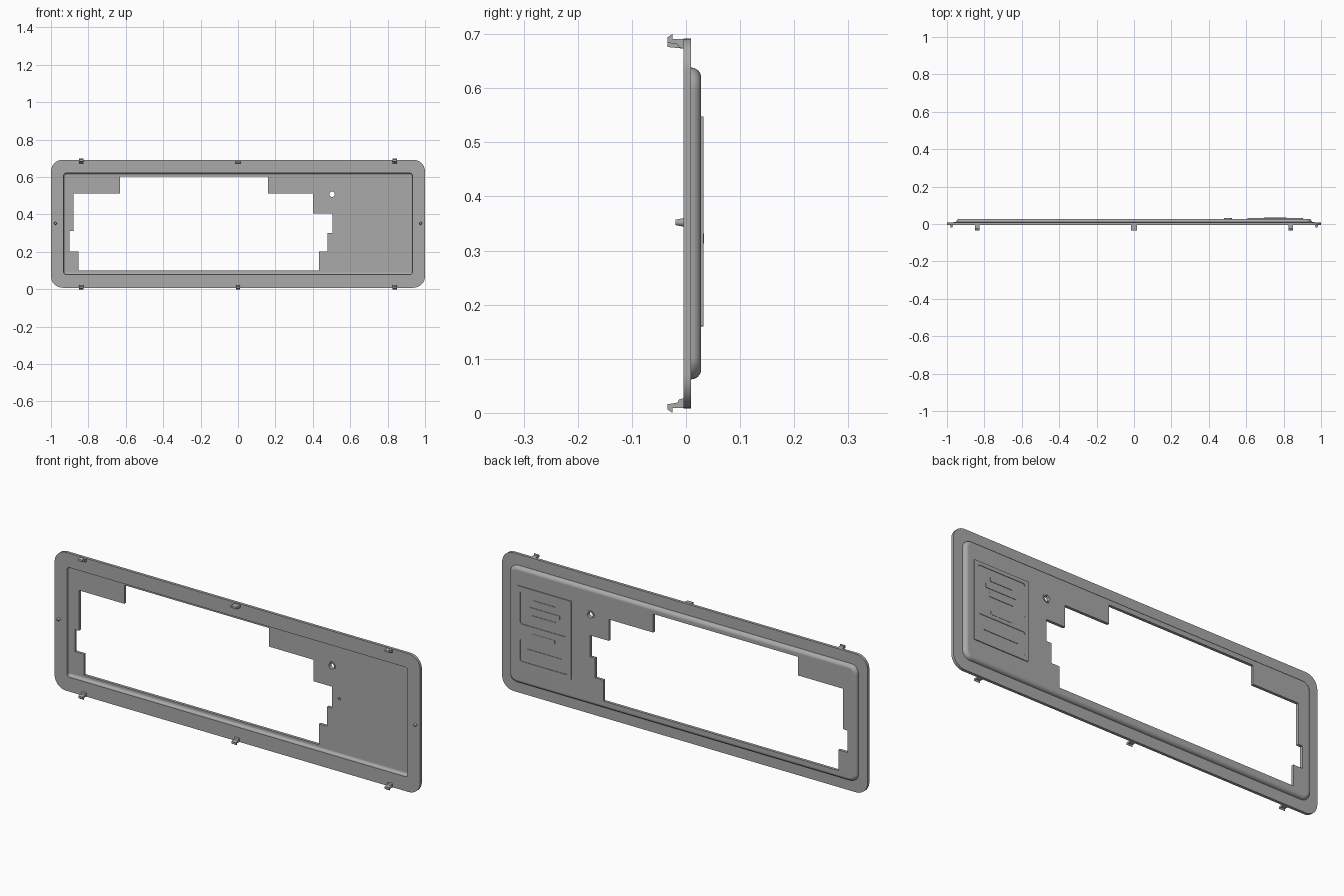
import bpy, bmesh, math

cube = bpy.data.objects.get("Cube")
if cube:
    bpy.data.objects.remove(cube, do_unlink=True)

grey = bpy.data.materials.new("plain grey plastic")
grey.use_nodes = True
grey.diffuse_color = (0.4, 0.4, 0.4, 1)
grey.node_tree.nodes["Principled BSDF"].inputs["Base Color"].default_value = (0.4, 0.4, 0.4, 1)

MID = 0.35  # height of the panel's horizontal centre line


def loft(name, rings):
    """Skin matching rings of points and cap both ends."""
    bm = bmesh.new()
    loops = [[bm.verts.new(p) for p in ring] for ring in rings]
    n = len(loops[0])
    for a, b in zip(loops, loops[1:]):
        for i in range(n):
            j = (i + 1) % n
            bm.faces.new((a[i], a[j], b[j], b[i]))
    bm.faces.new(loops[0])
    bm.faces.new(loops[-1])
    bmesh.ops.recalc_face_normals(bm, faces=bm.faces)
    mesh = bpy.data.meshes.new(name)
    bm.to_mesh(mesh)
    bm.free()
    mesh.materials.append(grey)
    ob = bpy.data.objects.new(name, mesh)
    bpy.context.collection.objects.link(ob)
    return ob


def rounded(cx, cz, hx, hz, r, y, seg=8):
    """Rounded rectangle facing along y."""
    pts = []
    for k, (sx, sz) in enumerate(((1, 1), (-1, 1), (-1, -1), (1, -1))):
        for i in range(seg + 1):
            a = (k + i / seg) * math.pi / 2
            pts.append((cx + sx * (hx - r) + r * math.cos(a), y,
                        cz + sz * (hz - r) + r * math.sin(a)))
    return pts


def slab(name, cx, cz, hx, hz, r, y0, y1):
    return loft(name, [rounded(cx, cz, hx, hz, r, y) for y in (y0, y1)])


def circle(x, z, r, y, n=24):
    return [(x + r * math.cos(i * math.tau / n), y, z + r * math.sin(i * math.tau / n)) for i in range(n)]


def cut(ob, *cutters):
    """Subtract the cutters and bake the result."""
    bpy.context.view_layer.objects.active = ob
    for c in cutters:
        c.hide_render = True
        mod = ob.modifiers.new("cut", 'BOOLEAN')
        mod.operation, mod.solver, mod.object = 'DIFFERENCE', 'EXACT', c
        bpy.ops.object.modifier_apply(modifier=mod.name)


def smooth(ob):
    bpy.ops.object.select_all(action='DESELECT')
    ob.select_set(True)
    bpy.context.view_layer.objects.active = ob
    bpy.ops.object.shade_smooth_by_angle(angle=math.radians(30))
    mod = ob.modifiers.new("even normals", 'WEIGHTED_NORMAL')
    mod.keep_sharp = True


def fillet(hx, hz, r, y, f, steps=6):
    """Rings rolling from a vertical wall onto a flat face at y."""
    rings = []
    for i in range(steps + 1):
        a = i / steps * math.pi / 2
        inset = f * (1 - math.cos(a))
        rings.append(rounded(0, MID, hx - inset, hz - inset, r - inset, y - f + f * math.sin(a)))
    return rings


# Flange with the raised, round-edged field behind it
panel = loft("panel", [rounded(0, MID, 1, 0.342, 0.062, -0.005),
                       rounded(0, MID, 1, 0.342, 0.062, 0.009)]
             + fillet(0.951, 0.288, 0.04, 0.028, 0.0185))

# Shallow tray in the front
tray = loft("tray_cutter", [rounded(0, MID, 0.932, 0.271, 0.013, -0.02)]
            + fillet(0.932, 0.271, 0.013, 0.014, 0.012))

# Stepped opening
outline = [(-0.632, 0.604), (0.16, 0.604), (0.16, 0.512), (0.402, 0.512), (0.402, 0.406),
           (0.505, 0.406), (0.505, 0.3), (0.478, 0.3), (0.478, 0.203), (0.433, 0.203),
           (0.433, 0.1), (-0.853, 0.1), (-0.853, 0.203), (-0.902, 0.203), (-0.902, 0.312),
           (-0.88, 0.312), (-0.88, 0.512), (-0.632, 0.512)]
opening = loft("opening_cutter", [[(x, y, z) for x, z in outline] for y in (-0.1, 0.1)])

# Round hole with its collar, and a small blind hole
HX, HZ = 0.503, 0.508
hole = loft("hole_cutter", [circle(HX, HZ, 0.0145, y) for y in (-0.1, 0.1)])
dimple = loft("dimple_cutter", [circle(0.545, 0.357, 0.007, y) for y in (-0.1, 0.022)])
collar = loft("hole_collar", [circle(HX, HZ, 0.021, y) for y in (0.012, 0.031)])
cut(panel, tray, opening, hole, dimple)
cut(collar, hole)
smooth(panel)
smooth(collar)

# Name plate on the back with two sunken fields
PX = 0.755
plate = slab("label_plate", PX, 0.354, 0.148, 0.194, 0.002, 0.026, 0.0322)
upper = slab("upper_field_cutter", PX, 0.447, 0.13, 0.083, 0.012, 0.0295, 0.05)
lower = slab("lower_field_cutter", PX, 0.237, 0.13, 0.058, 0.012, 0.0295, 0.05)
cut(plate, upper, lower)
for c in (tray, opening, hole, dimple, upper, lower):
    bpy.data.objects.remove(c, do_unlink=True)

# Plain raised bars on the plate
for i, (z, half) in enumerate(((0.485, 0.06), (0.447, 0.085), (0.409, 0.065), (0.237, 0.095))):
    slab(f"label_bar_{i + 1}", PX, z, half, 0.011, 0.003, 0.028, 0.0318)
slab("label_middle_bar", PX, 0.322, 0.06, 0.009, 0.003, 0.03, 0.0335)

# Snap clips along the top and bottom edges
hook = [(-0.034, 0.694), (-0.025, 0.7), (-0.025, 0.691), (-0.004, 0.691),
        (-0.004, 0.673), (-0.013, 0.675), (-0.016, 0.681), (-0.034, 0.684)]
block = [(-0.034, 0.686), (-0.004, 0.686), (-0.004, 0.673), (-0.034, 0.676)]


def clip(name, x, half, profile, top):
    loft(name, [[(x + s * half, y, z if top else 2 * MID - z) for y, z in profile] for s in (-1, 1)])


for side, x in (("right", -0.838), ("centre", 0), ("left", 0.838)):
    centre = side == "centre"
    clip(f"top_{side}_clip", x, 0.016 if centre else 0.012, block if centre else hook, True)
    clip(f"bottom_{side}_clip", x, 0.012, hook, False)

# Locating pins at both ends
for side, x in (("right", -0.976), ("left", 0.976)):
    pin = loft(f"{side}_pin", [circle(x, 0.352, r, y, 16) for r, y in ((0.008, -0.004), (0.005, -0.019))])
    smooth(pin)
